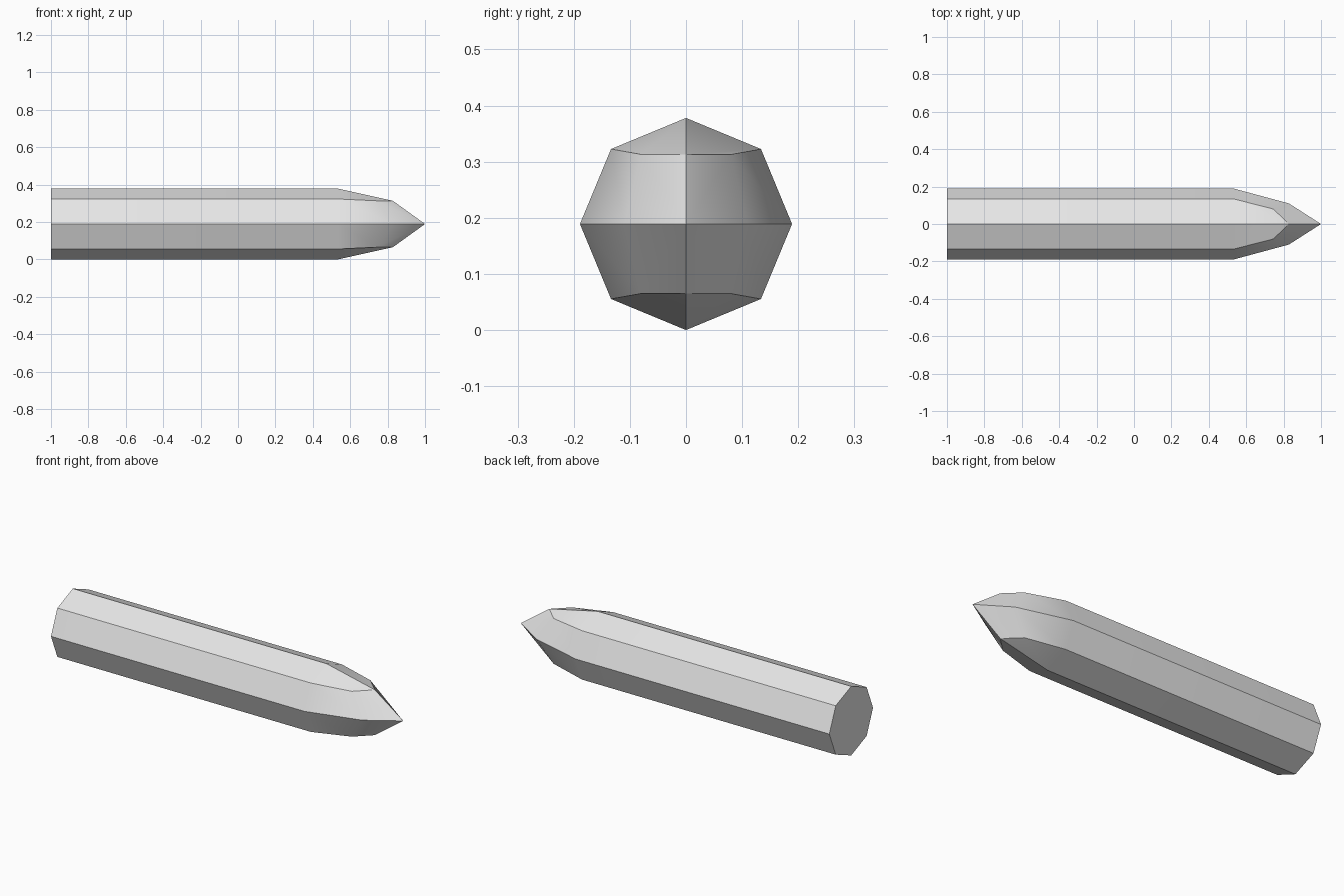
import bpy, bmesh
from math import cos, sin, pi, radians

cube = bpy.data.objects.get("Cube")
if cube:
    bpy.data.objects.remove(cube, do_unlink=True)

RADIUS = 0.189
SIDES = 8

grey = bpy.data.materials.new("light_grey")
grey.use_nodes = True
grey.diffuse_color = (0.8, 0.8, 0.8, 1)
grey.node_tree.nodes["Principled BSDF"].inputs["Base Color"].default_value = (0.8, 0.8, 0.8, 1)

bm = bmesh.new()


def octagon(x):
    """Ring of the straight shaft, with a corner pointing straight up."""
    angles = [2 * pi * i / SIDES for i in range(SIDES)]
    return [bm.verts.new((x, RADIUS * cos(a), RADIUS + RADIUS * sin(a))) for a in angles]


def nose_corner(i):
    """Faceted nose ring: diagonal corners sit further back than the others."""
    a = 2 * pi * i / SIDES
    sign = lambda v: (v > 0.01) - (v < -0.01)
    x, half_width = (0.745, 0.08) if i % 2 else (0.828, 0.11)
    return bm.verts.new((x, half_width * sign(cos(a)), RADIUS + 0.124 * sign(sin(a))))


# Shaft and tapered nose
back = octagon(-1)
front = octagon(0.535)
nose = [nose_corner(i) for i in range(SIDES)]
for a, b in ((back, front), (front, nose)):
    for i in range(SIDES):
        j = (i + 1) % SIDES
        bm.faces.new((a[i], a[j], b[j], b[i]))
bm.faces.new(back)

# Four facets meeting at the point
tip = bm.verts.new((1, 0, RADIUS))
for i in range(0, SIDES, 2):
    bm.faces.new((tip, nose[i], nose[i + 1], nose[(i + 2) % SIDES]))
bmesh.ops.recalc_face_normals(bm, faces=bm.faces)

mesh = bpy.data.meshes.new("pointed_rod")
bm.to_mesh(mesh)
bm.free()
mesh.materials.append(grey)
rod = bpy.data.objects.new("pointed_rod", mesh)
bpy.context.collection.objects.link(rod)

# Soft nose, crisp shaft edges
bpy.ops.object.select_all(action="DESELECT")
rod.select_set(True)
bpy.context.view_layer.objects.active = rod
bpy.ops.object.shade_smooth_by_angle(angle=radians(30))
weighted = rod.modifiers.new("weighted_normals", "WEIGHTED_NORMAL")
weighted.keep_sharp = True
